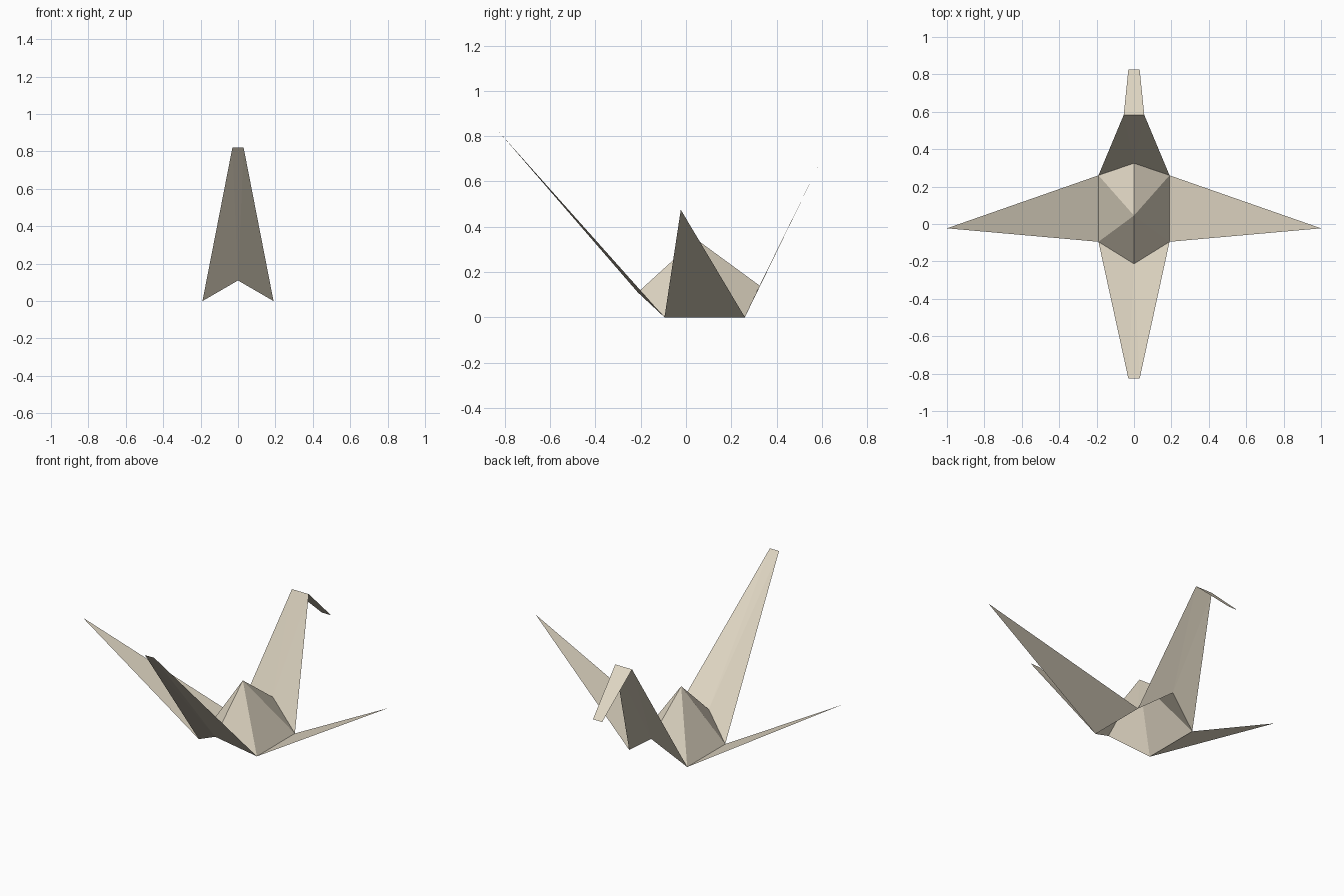
import bpy

if "Cube" in bpy.data.objects:
    bpy.data.objects.remove(bpy.data.objects["Cube"])

paper = bpy.data.materials.new("cream_paper")
paper.diffuse_color = (0.75, 0.68, 0.55, 1)
paper.use_nodes = True
paper.node_tree.nodes["Principled BSDF"].inputs["Base Color"].default_value = paper.diffuse_color


def sheet(name, verts, faces):
    """Folded single-layer paper part, every facet turned to face upward."""
    mesh = bpy.data.meshes.new(name)
    mesh.from_pydata(verts, [], faces)
    mesh.update()
    for p in mesh.polygons:
        if p.normal.z < 0:
            p.flip()
    mesh.update()
    mesh.materials.append(paper)
    obj = bpy.data.objects.new(name, mesh)
    bpy.context.collection.objects.link(obj)
    return obj


# Shared fold points
W = 0.19
front_l, front_r = (-W, -0.095, 0), (W, -0.095, 0)
back_l, back_r = (-W, 0.26, 0), (W, 0.26, 0)
front_mid, back_mid = (0, -0.213, 0.11), (0, 0.325, 0.14)
peak = (0, 0.045, 0.345)
neck_l, neck_r = (-0.055, 0.583, 0.665), (0.055, 0.583, 0.665)

# Body: hollow six-sided tent, open underneath
rim = [front_mid, front_r, back_r, back_mid, back_l, front_l]
sheet("body", rim + [peak], [(i, (i + 1) % 6, 6) for i in range(6)])

# Wings: flat triangles rising from the long body edges
for side, s in (("left", -1), ("right", 1)):
    sheet(side + "_wing",
          [(s * W, -0.095, 0), (s * W, 0.26, 0), (s, -0.023, 0.475)],
          [(0, 1, 2)])


def spike(name, left, mid, right, tip_l, tip_r):
    """Tapered strip with a notched, creased root."""
    sheet(name, [left, mid, right, tip_r, tip_l],
          [(0, 1, 4), (1, 3, 4), (1, 2, 3)])


# Tail and neck
spike("tail", front_l, front_mid, front_r,
      (-0.03, -0.827, 0.82), (0.03, -0.827, 0.82))
spike("neck", back_l, back_mid, back_r, neck_l, neck_r)

# Head: strip folded down from the top of the neck
sheet("head", [neck_l, neck_r, (0.03, 0.827, 0.44), (-0.03, 0.827, 0.44)],
      [(0, 1, 2, 3)])
